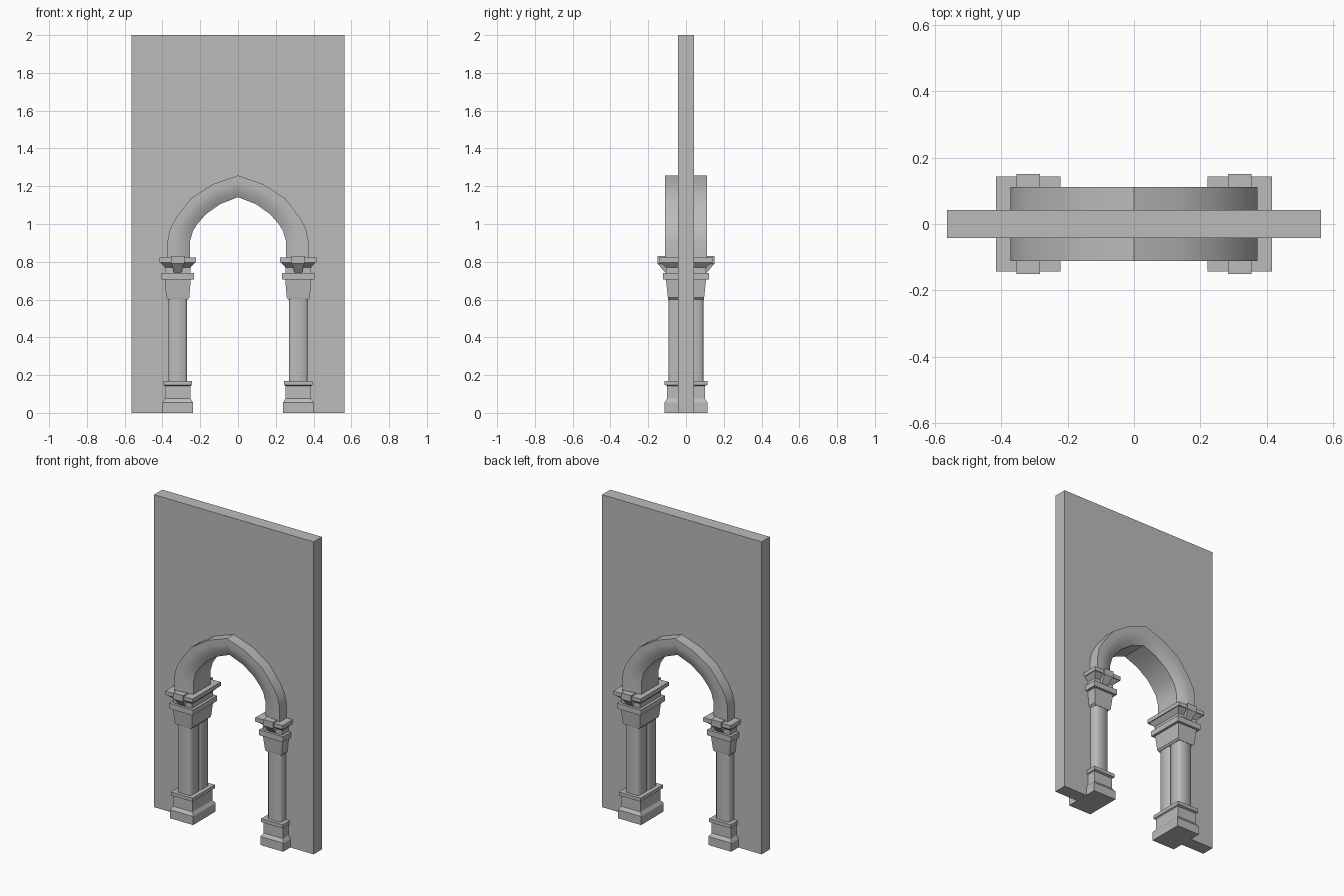
import bpy, bmesh, math

cube = bpy.data.objects.get("Cube")
if cube:
    bpy.data.objects.remove(cube, do_unlink=True)

stone = bpy.data.materials.new("grey_stone")
stone.use_nodes = True
GREY = (0.5, 0.5, 0.5, 1)
stone.diffuse_color = GREY
stone.node_tree.nodes["Principled BSDF"].inputs["Base Color"].default_value = GREY


def finish(name, bm, smooth=None):
    bmesh.ops.recalc_face_normals(bm, faces=bm.faces)
    mesh = bpy.data.meshes.new(name)
    bm.to_mesh(mesh)
    bm.free()
    mesh.materials.append(stone)
    ob = bpy.data.objects.new(name, mesh)
    bpy.context.collection.objects.link(ob)
    if smooth:
        bpy.ops.object.select_all(action="DESELECT")
        ob.select_set(True)
        bpy.context.view_layer.objects.active = ob
        bpy.ops.object.shade_smooth_by_angle(angle=math.radians(smooth))
    return ob


def loft(name, sections, smooth=None):
    """Skin a row of closed sections and cap both ends."""
    bm = bmesh.new()
    rings = [[bm.verts.new(p) for p in s] for s in sections]
    n = len(rings[0])
    for a, b in zip(rings, rings[1:]):
        for i in range(n):
            j = (i + 1) % n
            bm.faces.new((a[i], a[j], b[j], b[i]))
    bm.faces.new(rings[0])
    bm.faces.new(rings[-1])
    return finish(name, bm, smooth)


def rect(x, y, z, hx, hy, cut=0):
    """Rectangle at height z, with cut corners if asked."""
    if not cut:
        return [(x + a * hx, y + b * hy, z) for a, b in ((-1, -1), (1, -1), (1, 1), (-1, 1))]
    pts = []
    for a, b in ((-1, -1), (1, -1), (1, 1), (-1, 1)):
        pair = [(x + a * hx, y + b * (hy - cut), z), (x + a * (hx - cut), y + b * hy, z)]
        pts += pair if a == b else pair[::-1]
    return pts


# Half outline of the pointed arch: outer and inner edge, springing to apex
outer = [(.373, .82), (.373, .91), (.36, .975), (.327, 1.035), (.25, 1.135), (.135, 1.21), (0, 1.257)]
inner = [(.254, .82), (.254, .91), (.238, .965), (.215, 1.0), (.172, 1.05), (.095, 1.105), (0, 1.142)]


def mirrored(half):
    return half + [(-x, z) for x, z in half[-2::-1]]


# Arch moulding: section runs from the inner edge (0) to the outer edge (1)
half_section = [(0, .085), (.2, .097), (.45, .108), (.65, .112), (1, .112)]
section = half_section + [(t, -y) for t, y in reversed(half_section)]
loft("arch_moulding",
     [[(i[0] + (o[0] - i[0]) * t, y, i[1] + (o[1] - i[1]) * t) for t, y in section]
      for o, i in zip(mirrored(outer), mirrored(inner))], smooth=35)

# Wall slab whose opening follows the middle of the arch
opening = [((o[0] + i[0]) / 2, (o[1] + i[1]) / 2) for o, i in zip(outer, inner)]
opening = [(.315, 0)] + opening
outline = [(-.565, 0), (-.565, 2), (.565, 2), (.565, 0)] + mirrored(opening)
bm = bmesh.new()
face = bm.faces.new([bm.verts.new((x, -.042, z)) for x, z in outline])
ext = bmesh.ops.extrude_face_region(bm, geom=[face])
verts = [v for v in ext["geom"] if isinstance(v, bmesh.types.BMVert)]
bmesh.ops.translate(bm, verts=verts, vec=(0, .084, 0))
finish("wall", bm)

# Stepped profiles: height, half width, half depth
base = [(0, .081, .114), (.055, .081, .114), (.075, .068, .1), (.143, .068, .1),
        (.148, .076, .113), (.17, .076, .113)]
capital = [(.6, .052, .094), (.61, .061, .096), (.705, .069, .106), (.705, .085, .122),
           (.74, .085, .122), (.74, .068, .106), (.77, .068, .106),
           (.797, .092, .138), (.797, .097, .143), (.822, .097, .143)]
bracket = [(.742, .02, .11), (.785, .03, .146), (.79, .035, .151), (.83, .035, .151)]

for side, sx in (("left", 1), ("right", -1)):
    x = sx * .319
    for part, rows in (("base", base), ("capital", capital), ("bracket", bracket)):
        loft(f"{side}_column_{part}", [rect(x, 0, z, hx, hy) for z, hx, hy in rows])
    # Paired shafts, front and back
    for end, sy in (("front", -1), ("back", 1)):
        loft(f"{side}_{end}_shaft", [rect(x, sy * .046, z, .05, .046, .012) for z in (.165, .605)], smooth=50)
